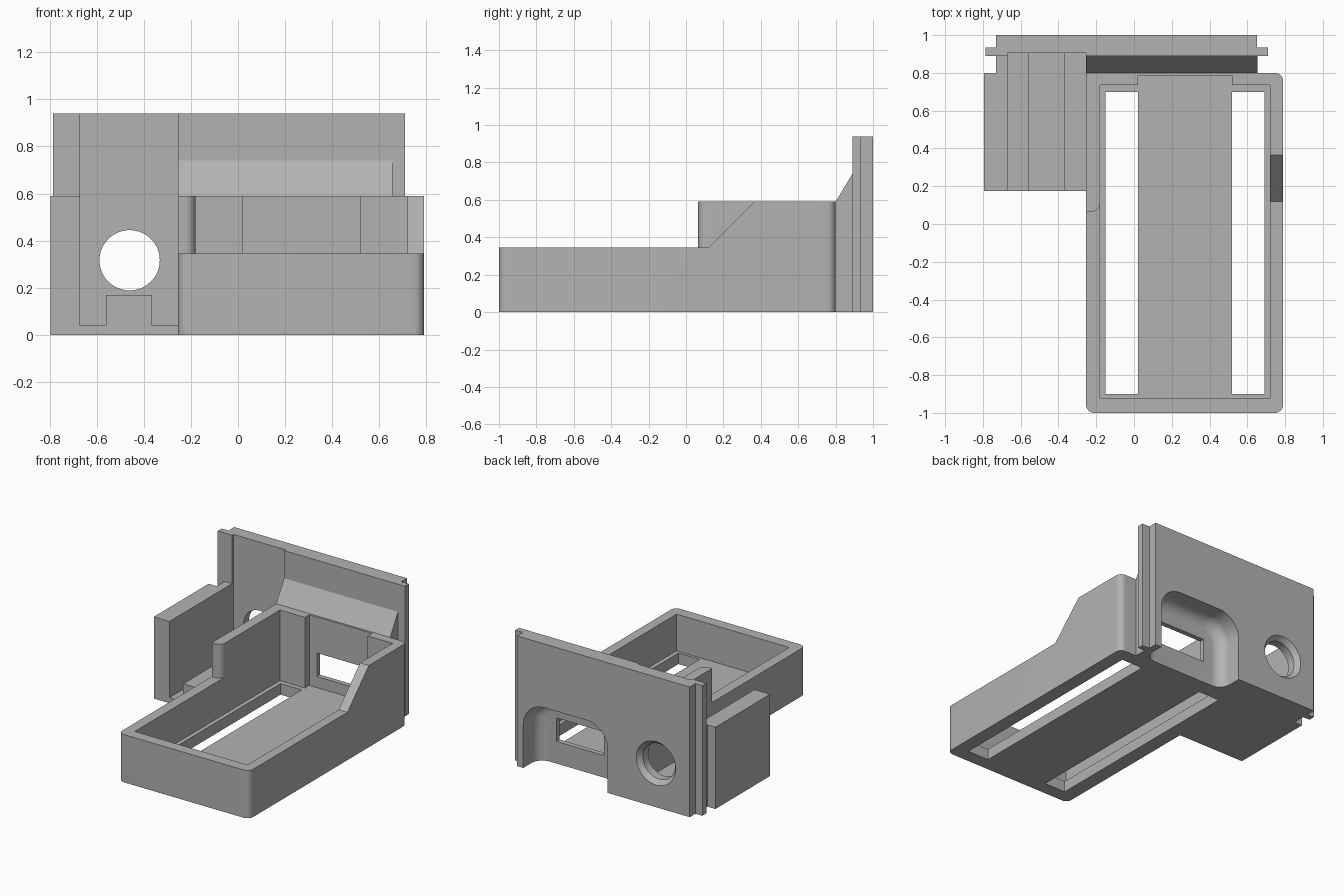
import bpy, bmesh
from math import pi, cos, sin

old = bpy.data.objects.get("Cube")
if old:
    bpy.data.objects.remove(old, do_unlink=True)

grey = bpy.data.materials.new("plain grey")
grey.use_nodes = True
GREY = (0.45, 0.45, 0.45, 1)
grey.diffuse_color = GREY
grey.node_tree.nodes["Principled BSDF"].inputs["Base Color"].default_value = GREY


def prism(name, axis, pts, lo, hi):
    """Extrude a 2D outline along an axis."""
    place = {"x": lambda a, b, t: (t, a, b),
             "y": lambda a, b, t: (a, t, b),
             "z": lambda a, b, t: (a, b, t)}[axis]
    bm = bmesh.new()
    low = [bm.verts.new(place(a, b, lo)) for a, b in pts]
    high = [bm.verts.new(place(a, b, hi)) for a, b in pts]
    bm.faces.new(low)
    bm.faces.new(high)
    for i in range(len(pts)):
        j = (i + 1) % len(pts)
        bm.faces.new((low[i], low[j], high[j], high[i]))
    bmesh.ops.recalc_face_normals(bm, faces=bm.faces)
    mesh = bpy.data.meshes.new(name)
    bm.to_mesh(mesh)
    bm.free()
    mesh.materials.append(grey)
    obj = bpy.data.objects.new(name, mesh)
    bpy.context.collection.objects.link(obj)
    return obj


def box(name, x0, x1, y0, y1, z0, z1):
    return prism(name, "z", [(x0, y0), (x1, y0), (x1, y1), (x0, y1)], z0, z1)


def round_edges(obj, radius, segments, rule):
    """Bevel the edges whose two end points satisfy the rule."""
    bm = bmesh.new()
    bm.from_mesh(obj.data)
    edges = [e for e in bm.edges if rule(e.verts[0].co, e.verts[1].co)]
    bmesh.ops.bevel(bm, geom=edges, offset=radius, segments=segments,
                    profile=0.5, affect='EDGES', clamp_overlap=True)
    bmesh.ops.recalc_face_normals(bm, faces=bm.faces)
    bm.to_mesh(obj.data)
    bm.free()


def cut(obj, *cutters):
    bpy.context.view_layer.objects.active = obj
    for c in cutters:
        c.hide_render = True
        m = obj.modifiers.new("cut", 'BOOLEAN')
        m.operation = 'DIFFERENCE'
        m.solver = 'EXACT'
        m.object = c
        bpy.ops.object.modifier_apply(modifier=m.name)


def upright(a, b):
    return abs(a.z - b.z) > 0.1


# Tray body with rounded outer corners
tray = box("tray", -0.255, 0.79, -1, 0.8, 0, 0.59)
round_edges(tray, 0.045, 8, lambda a, b: upright(a, b) and (a.x > 0 or a.y < 0))

# Hollow, rear notch, floor slots and lowered sloping front
FLOOR = 0.08
hollow = box("hollow_cutter", -0.18, 0.72, -0.92, 0.735, FLOOR, 1)
notch = box("notch_cutter", 0.02, 0.52, 0.5, 0.785, FLOOR, 1.1)
slots = [box("slot_cutter", x, x + 0.17, -0.9, 0.7, -0.2, 0.2) for x in (-0.15, 0.52)]
slope = prism("slope_cutter", "x",
              [(-1.2, 0.345), (0.12, 0.345), (0.365, 0.59), (0.365, 0.9), (-1.2, 0.9)], -0.5, 1)
window = box("window_cutter", 0.08, 0.46, 0.6, 0.95, 0.16, 0.33)
cut(tray, hollow, notch, *slots, slope, window)

# Raised part of the inner side wall, rounded at its free end
raised_wall = box("raised_side_wall", -0.255, -0.18, 0.065, 0.365, 0.34, 0.59)
round_edges(raised_wall, 0.045, 8,
            lambda a, b: upright(a, b) and a.x > -0.2 and a.y < 0.1)

# Upright plate with sliding tongues on both ends
plate = prism("back_plate", "z",
              [(-0.73, 1), (-0.73, 0.935), (-0.785, 0.935), (-0.785, 0.89),
               (-0.67, 0.89), (-0.67, 0.905), (-0.255, 0.905), (-0.255, 0.89),
               (0.71, 0.89), (0.71, 0.935), (0.65, 0.935), (0.65, 1)], 0, 0.94)

# Sloped web joining tray and plate
web = prism("joining_web", "x", [(0.8, 0), (0.8, 0.59), (0.89, 0.74), (0.89, 0)], -0.255, 0.655)

# Soft-edged recess behind the window
recess = box("recess_cutter", -0.075, 0.6, 0.82, 1.15, -0.3, 0.48)
round_edges(recess, 0.17, 10,
            lambda a, b: abs(a.y - b.y) > 0.1 and a.z > 0.4)
round_edges(recess, 0.085, 8, lambda a, b: a.y < 0.83 and b.y < 0.83)

# Round hole with a countersunk rim
def circle(r):
    return [(-0.46 + r * cos(i * pi / 32), 0.317 + r * sin(i * pi / 32)) for i in range(64)]


hole = prism("hole_cutter", "y", circle(0.128), 0.7, 1.2)
rim = prism("rim_cutter", "y", circle(0.128), 0.965, 1.035)
for v in rim.data.vertices:
    if v.co.y > 1:
        v.co.x = -0.46 + (v.co.x + 0.46) * 1.45
        v.co.z = 0.317 + (v.co.z - 0.317) * 1.45
cut(plate, recess, hole, rim)
cut(web, recess, window)

# Side bay: outer wall, neck, and floor with a central rib
side_wall = box("bay_side_wall", -0.795, -0.67, 0.175, 0.8, 0, 0.59)
neck = box("bay_neck", -0.73, -0.67, 0.8, 0.89, 0, 0.59)
bay_floor = prism("bay_floor", "y",
                  [(-0.67, 0), (-0.255, 0), (-0.255, 0.04), (-0.365, 0.04), (-0.365, 0.17),
                   (-0.56, 0.17), (-0.56, 0.04), (-0.67, 0.04)], 0.175, 0.905)

# Remove cutters and shade
for c in [hollow, notch, *slots, slope, window, recess, hole, rim]:
    bpy.data.objects.remove(c, do_unlink=True)
for obj in (tray, raised_wall, plate, web, side_wall, neck, bay_floor):
    bpy.ops.object.select_all(action='DESELECT')
    obj.select_set(True)
    bpy.context.view_layer.objects.active = obj
    bpy.ops.object.shade_smooth_by_angle(angle=pi / 6)
